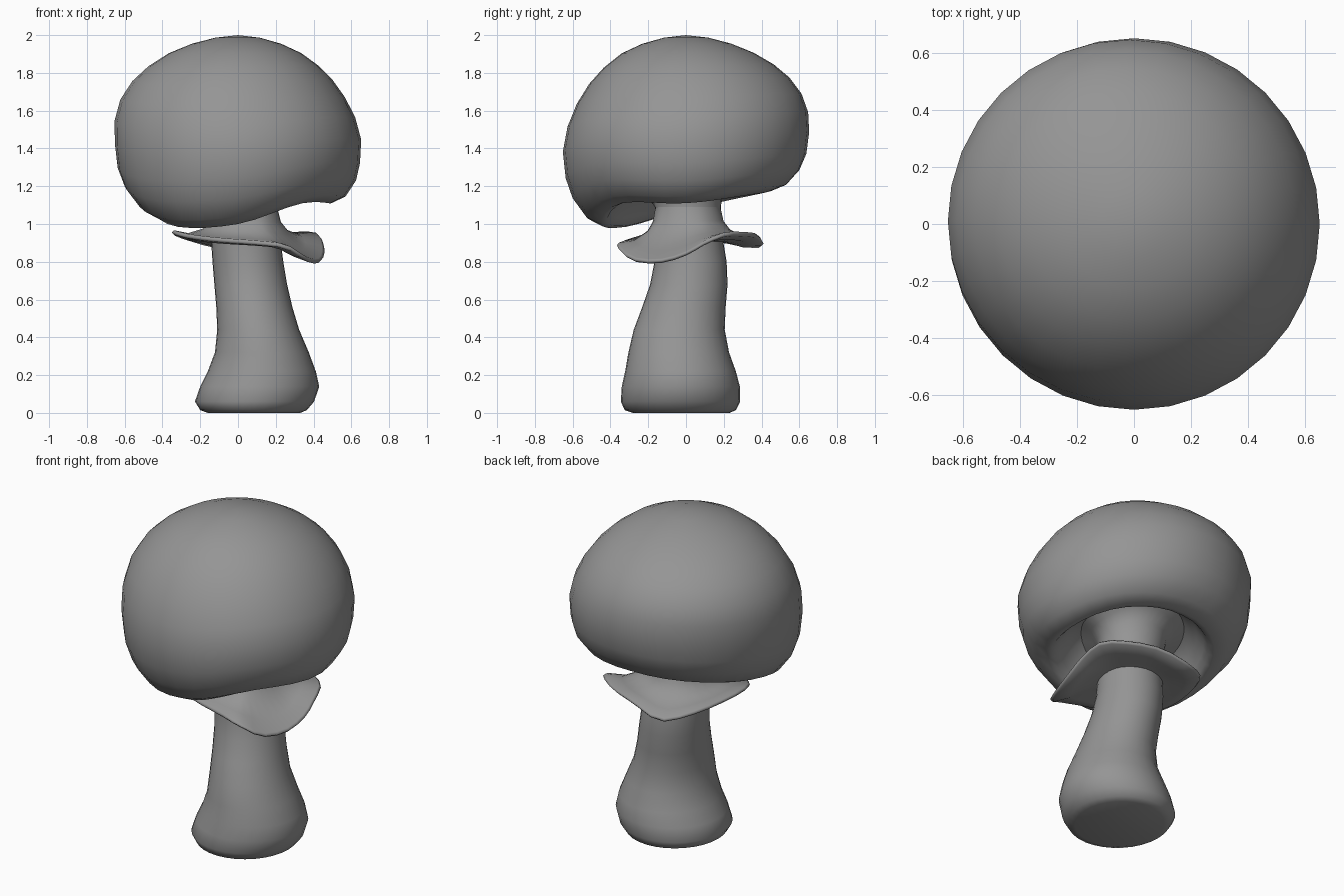
import bpy, bmesh, math
from mathutils import Vector

SEGMENTS = 32

cube = bpy.data.objects.get("Cube")
if cube:
    bpy.data.objects.remove(cube, do_unlink=True)

grey = bpy.data.materials.new("matte_grey")
grey.use_nodes = True
colour = (0.3, 0.3, 0.3, 1)
grey.diffuse_color = colour
grey.node_tree.nodes["Principled BSDF"].inputs["Base Color"].default_value = colour


def loop_point(points, f):
    """Smooth closed curve through the points, f runs from 0 to 1."""
    n = len(points)
    i, t = int(f * n), f * n % 1
    a, b, c, d = (Vector(points[(i + k) % n]) for k in (-1, 0, 1, 2))
    return b + (c - a) * (t / 2) + (a * 2 - b * 5 + c * 4 - d) * (t * t / 2) \
        + (b * 3 - a - c * 3 + d) * (t ** 3 / 2)


def loft(name, rings, close_start=False, close_end=False):
    """Skin a list of rings, each holding SEGMENTS points."""
    bm = bmesh.new()
    loops = [[bm.verts.new(p) for p in ring] for ring in rings]
    for low, high in zip(loops, loops[1:]):
        for i in range(SEGMENTS):
            j = (i + 1) % SEGMENTS
            bm.faces.new((low[i], low[j], high[j], high[i]))
    if close_start:
        bm.faces.new(loops[0][::-1])
    if close_end:
        bm.faces.new(loops[-1])
    bmesh.ops.remove_doubles(bm, verts=bm.verts, dist=0.0001)
    bmesh.ops.recalc_face_normals(bm, faces=bm.faces)
    mesh = bpy.data.meshes.new(name)
    bm.to_mesh(mesh)
    bm.free()
    mesh.materials.append(grey)
    mesh.shade_smooth()
    obj = bpy.data.objects.new(name, mesh)
    bpy.context.collection.objects.link(obj)
    return obj


fractions = [i / SEGMENTS for i in range(SEGMENTS)]
directions = [(math.cos(math.tau * f), math.sin(math.tau * f)) for f in fractions]

# Cap: one profile from the hollow underside, round the lip, up to the crown
lip_heights = [1.11, 1.155, 1.175, 1.145, 1.075, 0.985, 1.0, 1.11]
lip = [loop_point([(h, 0, 0) for h in lip_heights], f).x for f in fractions]
lip_mean = sum(lip) / SEGMENTS
cap_profile = [(0.15, 0.19), (0.22, 0.19), (0.29, 0.17), (0.35, 0.12), (0.39, 0.05),
               (0.415, 0.01), (0.45, 0), (0.53, 0.04), (0.6, 0.135), (0.637, 0.24),
               (0.652, 0.38), (0.637, 0.51), (0.595, 0.63), (0.53, 0.735), (0.45, 0.82),
               (0.35, 0.895), (0.235, 0.95), (0.118, 0.985), (0, 1)]
cap_rings = []
for r, t in cap_profile:
    lean = 0.03 * math.sin(math.pi * max(0, t - 0.4) / 0.6)
    flare = 0.045 * max(0, 1 - t / 0.3)
    tilt = max(0, 1 - t * 1.1)
    ring = []
    for (c, s), h in zip(directions, lip):
        wide = r + flare * max(0, c)
        z = lip_mean + t * (2 - lip_mean) + (h - lip_mean) * tilt
        ring.append((wide * c - lean, wide * s + lean * 0.6, z))
    cap_rings.append(ring)
loft("cap", cap_rings)

# Stem: leaning oval sections given by height, x range and y range,
# the top flaring into the tilted hollow of the cap
stem_sections = [(0, -0.16, 0.33, -0.28, 0.23), (0.015, -0.2, 0.365, -0.325, 0.265),
                 (0.06, -0.228, 0.403, -0.345, 0.287), (0.14, -0.2, 0.43, -0.34, 0.285),
                 (0.22, -0.16, 0.412, -0.322, 0.264), (0.32, -0.122, 0.375, -0.305, 0.228),
                 (0.44, -0.11, 0.324, -0.277, 0.205), (0.56, -0.115, 0.288, -0.232, 0.21),
                 (0.68, -0.125, 0.26, -0.19, 0.22), (0.8, -0.135, 0.24, -0.167, 0.215),
                 (0.95, -0.145, 0.22, -0.165, 0.19), (1.09, -0.15, 0.205, -0.165, 0.185),
                 (1.17, -0.172, 0.215, -0.185, 0.198), (1.22, -0.22, 0.25, -0.225, 0.235),
                 (1.25, -0.29, 0.305, -0.29, 0.295), (1.27, -0.32, 0.33, -0.32, 0.32)]
stem_rings = []
for z, x0, x1, y0, y1 in stem_sections:
    tilt = min(1, max(0, (z - 1.09) / 0.15))
    stem_rings.append([((x0 + x1) / 2 + (x1 - x0) / 2 * c,
                        (y0 + y1) / 2 + (y1 - y0) / 2 * s,
                        z + (h - lip_mean) * tilt) for (c, s), h in zip(directions, lip)])
loft("stem", stem_rings, close_start=True, close_end=True)

# Skirt: thin wavy frill flaring from the stem to a drooping edge
skirt_edge = [(0.457, 0, 0.845), (0.45, 0.1, 0.9), (0.415, 0.215, 0.945), (0.28, 0.32, 0.945),
              (0.1, 0.385, 0.935), (-0.1, 0.405, 0.885), (-0.24, 0.29, 0.915),
              (-0.32, 0.1, 0.94), (-0.35, -0.09, 0.955), (-0.27, -0.22, 0.935),
              (-0.1, -0.29, 0.915), (0.1, -0.335, 0.9), (0.26, -0.365, 0.88),
              (0.37, -0.285, 0.815), (0.435, -0.14, 0.805)]
edge = [loop_point(skirt_edge, f) for f in fractions]
centre = Vector((0.035, 0.01, 0))
# Each step: share of the way out, root height, pull towards the edge height, rise
skirt_steps = [(0, 1.09, 0, 0), (0.08, 1.02, 0.05, 0), (0.25, 0.98, 0.2, 0),
               (0.6, 0.96, 0.6, -0.005), (0.95, 0.95, 1, 0.012), (1, 0.95, 1, 0),
               (0.95, 0.92, 1, -0.012), (0.6, 0.92, 0.65, -0.022),
               (0.25, 0.92, 0.25, -0.01), (-0.05, 0.9, 0, 0)]
skirt_rings = []
for out, root, pull, rise in skirt_steps:
    ring = []
    for e in edge:
        flat = Vector((e.x, e.y, 0)) - centre
        start = flat.normalized() * 0.172
        p = centre + start.lerp(flat, out)
        p.z = root + (e.z - root) * pull + rise
        ring.append(p)
    skirt_rings.append(ring)
loft("skirt", skirt_rings)
